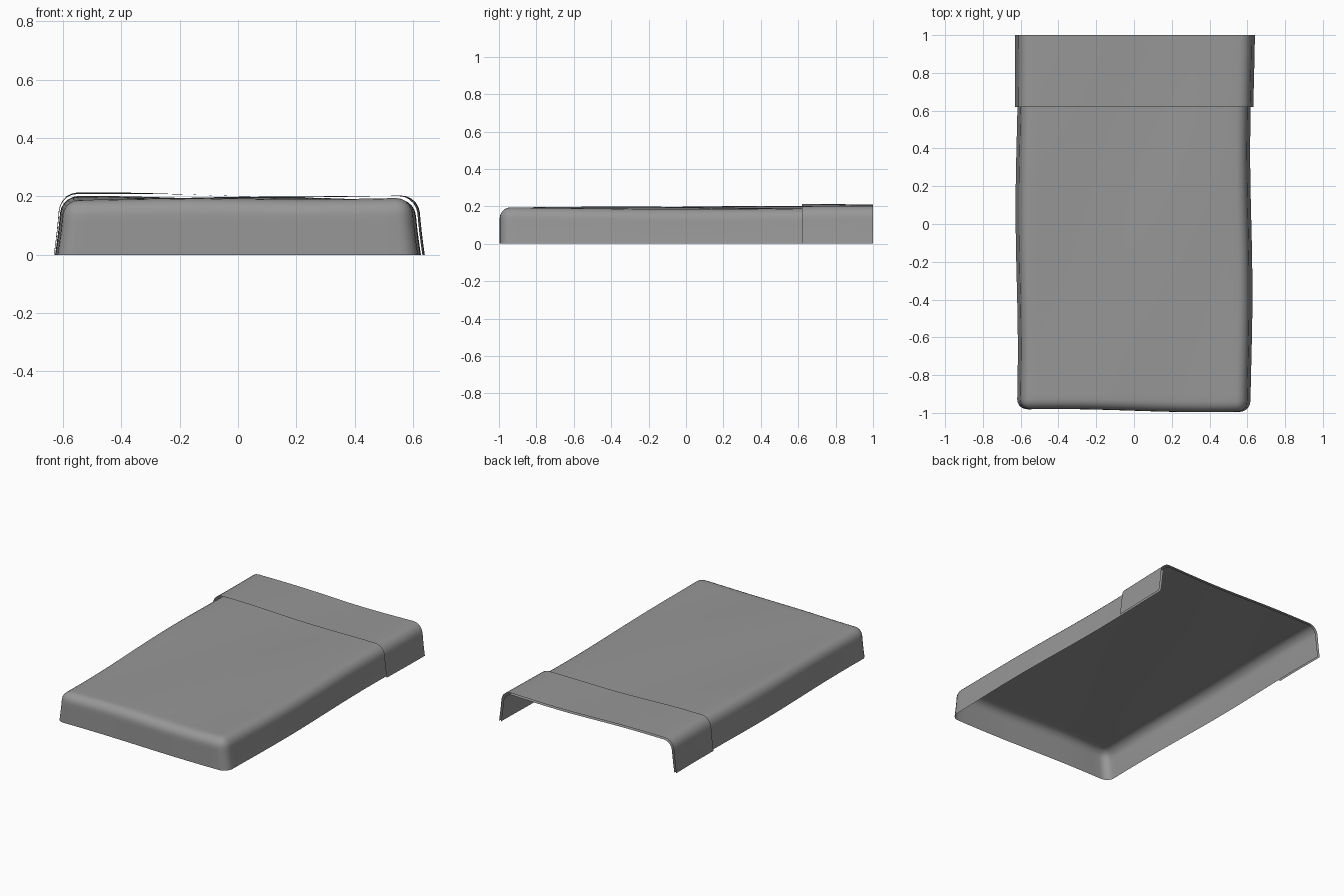
import bpy, bmesh, math
from mathutils import Vector

cube = bpy.data.objects.get("Cube")
if cube:
    bpy.data.objects.remove(cube, do_unlink=True)

cloth = bpy.data.materials.new("grey cloth")
cloth.use_nodes = True
GREY = (0.31, 0.31, 0.31, 1)
cloth.diffuse_color = GREY
cloth.node_tree.nodes["Principled BSDF"].inputs["Base Color"].default_value = GREY


def ripple(co, half_width, height):
    """Flare the hem and add soft, uneven cloth waves."""
    x, y, z = co
    low = max(0, 1 - z / height)
    side = x / half_width
    front = max(0, -y - 0.8) / 0.2
    co.x += side * 0.02 * low ** 1.5
    co.x += abs(side) ** 3 * 0.006 * math.sin(4.2 * y + 2.5 * side + 0.6)
    co.y -= front * 0.009 * math.sin(4 * x + 3.2) * -1
    lift = 0.004 * math.sin(3 * x + 2.2 * y + 2) + 0.003 * math.sin(7 * x - 3 * y)
    co.z += lift * (1 - low) - 0.003 * side * (1 - low)


def cover(name, front, back, half_width, height, radius, open_front):
    """Thin open sheet draped over a box, open below and behind."""
    bm = bmesh.new()
    bmesh.ops.create_cube(bm, size=1)
    for v in bm.verts:
        v.co = Vector((v.co.x * 2 * half_width,
                       front if v.co.y < 0 else back,
                       height if v.co.z > 0 else 0))
    bm.normal_update()
    gone = [f for f in bm.faces if f.normal.z < -0.5 or f.normal.y > 0.5
            or (open_front and f.normal.y < -0.5)]
    bmesh.ops.delete(bm, geom=gone, context="FACES")
    # Rounded folds
    folds = [e for e in bm.edges if len(e.link_faces) == 2]
    bmesh.ops.bevel(bm, geom=folds, offset=radius, segments=5,
                    profile=0.5, affect="EDGES")
    # Even cuts give the sheet enough points to ripple
    cuts = [((1, 0, 0), (i * 0.1 - 0.5, 0, 0)) for i in range(11)]
    cuts += [((0, 1, 0), (0, i * 0.1 - 0.9, 0)) for i in range(19)]
    cuts += [((0, 0, 1), (0, 0, height * i / 5)) for i in range(1, 4)]
    for normal, point in cuts:
        bmesh.ops.bisect_plane(bm, geom=bm.verts[:] + bm.edges[:] + bm.faces[:],
                               plane_co=point, plane_no=normal, dist=0.0001)
    for v in bm.verts:
        ripple(v.co, half_width, height)
    mesh = bpy.data.meshes.new(name)
    bm.to_mesh(mesh)
    bm.free()
    mesh.materials.append(cloth)
    for p in mesh.polygons:
        p.use_smooth = True
    obj = bpy.data.objects.new(name, mesh)
    bpy.context.collection.objects.link(obj)
    return obj


# Main blanket, and the cuff folded back over its open end
cover("blanket", -0.988, 1.0, 0.601, 0.192, 0.055, False)
cover("folded_cuff", 0.62, 1.0, 0.615, 0.205, 0.06, True)
